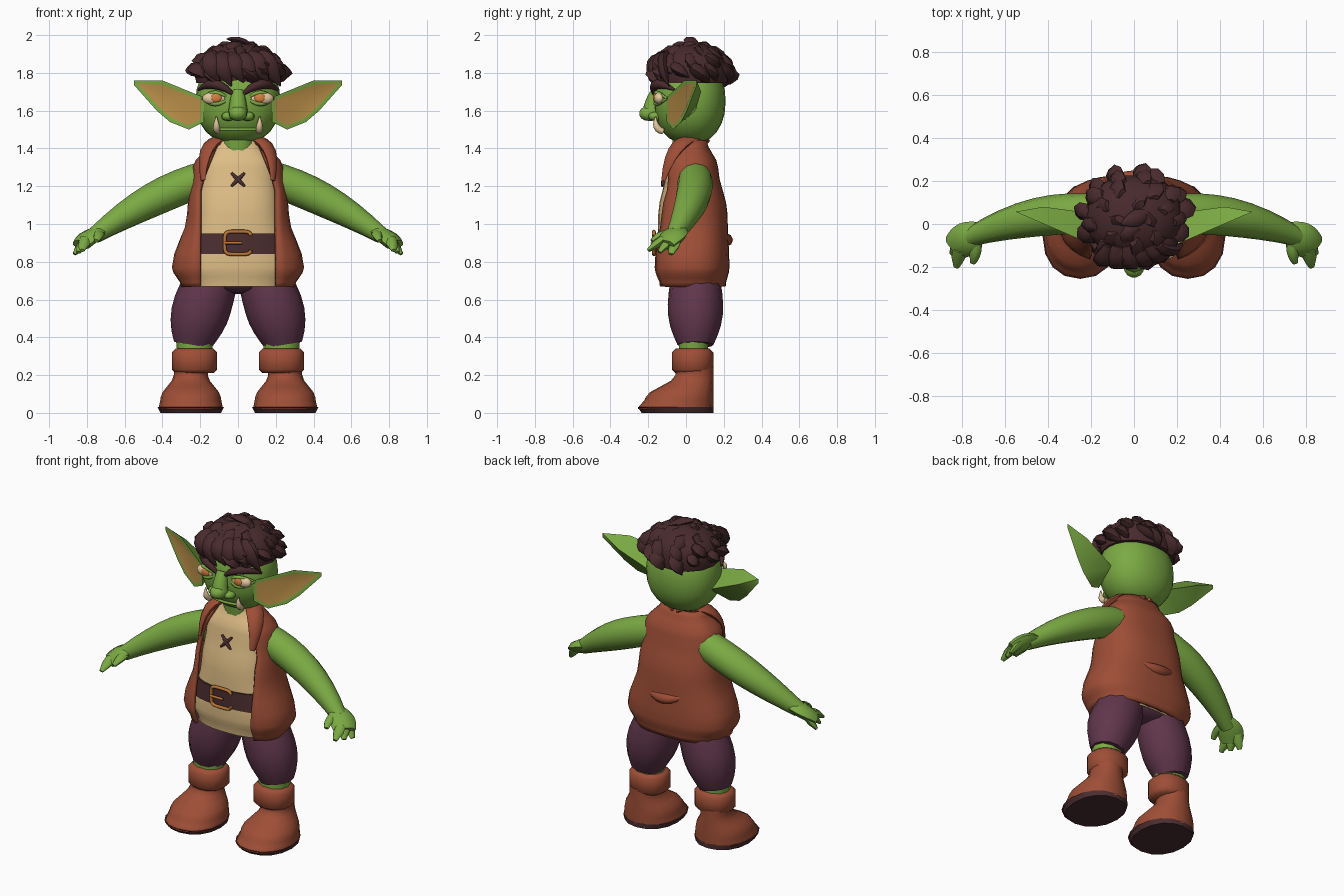
import bpy, bmesh, math, random
from mathutils import Vector

random.seed(4)
if "Cube" in bpy.data.objects:
    bpy.data.objects.remove(bpy.data.objects["Cube"], do_unlink=True)


def colour(name, code):
    def linear(part):
        value = int(part, 16) / 255
        return ((value + 0.055) / 1.055) ** 2.4

    shade = [linear(code[i:i + 2]) for i in (0, 2, 4)] + [1]
    material = bpy.data.materials.new(name)
    material.use_nodes = True
    material.diffuse_color = shade
    material.node_tree.nodes["Principled BSDF"].inputs["Base Color"].default_value = shade
    return material


GREEN = colour("green skin", "7BAA43")
LEATHER = colour("red brown leather", "9E4E36")
LINEN = colour("tan linen", "DFBE86")
PURPLE = colour("purple cloth", "60364B")
HAIR = colour("dark hair", "482A2C")
BELT = colour("dark leather", "4C2E30")
GOLD = colour("brass", "BA7433")
OCHRE = colour("ochre inner ear", "B98E48")
IVORY = colour("ivory", "E5CAA0")
IRIS = colour("orange iris", "D98040")

FORWARD = (0, 1, 0)
UPWARD = (0, 0, 1)


def finish(name, bm, *materials):
    bmesh.ops.recalc_face_normals(bm, faces=bm.faces)
    mesh = bpy.data.meshes.new(name)
    bm.to_mesh(mesh)
    bm.free()
    part = bpy.data.objects.new(name, mesh)
    bpy.context.collection.objects.link(part)
    for material in materials:
        mesh.materials.append(material)
    bpy.ops.object.select_all(action="DESELECT")
    part.select_set(True)
    bpy.context.view_layer.objects.active = part
    bpy.ops.object.shade_smooth_by_angle(angle=math.radians(50))
    return part


def squircle(angle, rx, ry, power):
    c, s = math.cos(angle), math.sin(angle)
    return (math.copysign(abs(c) ** (2 / power), c) * rx,
            math.copysign(abs(s) ** (2 / power), s) * ry)


def around(sides):
    return [math.tau * i / sides for i in range(sides)]


def skin(bm, loops, closed=True):
    rows = [[bm.verts.new(point) for point in loop] for loop in loops]
    count = len(rows[0])
    for low, high in zip(rows, rows[1:]):
        for i in range(count if closed else count - 1):
            j = (i + 1) % count
            bm.faces.new((low[i], low[j], high[j], high[i]))
    if closed:
        bm.faces.new(rows[0])
        bm.faces.new(rows[-1])


def ease(keys, steps=4):
    """Fill in smooth rings between key rings."""
    rings = [Vector(keys[0])]
    for a, b in zip(keys, keys[1:]):
        for i in range(1, steps + 1):
            t = i / steps
            ring = Vector(a).lerp(Vector(b), t * t * (3 - 2 * t))
            ring[0] = a[0] + (b[0] - a[0]) * t
            rings.append(ring)
    return rings


def stack(name, material, rings, x=0, y=0, heel=None, sides=16, power=2.2):
    """Horizontal rings of height, radius x, radius y; heel lines up their backs."""
    bm = bmesh.new()
    loops = []
    for z, rx, ry in rings:
        middle = y if heel is None else heel - ry
        outline = [squircle(a, rx, ry, power) for a in around(sides)]
        loops.append([(x + px, middle + py, z) for px, py in outline])
    skin(bm, loops)
    return finish(name, bm, material)


def ball(name, material, centre, radii, side=1, sides=14, start=-1.5):
    bm = bmesh.new()
    loops = []
    levels = sides // 2
    for i in range(levels + 1):
        wide, high = squircle(start + (1.5 - start) * i / levels, 1, radii[2], 2.2)
        outline = [squircle(a, radii[0] * wide, radii[1] * wide, 2.2) for a in around(sides)]
        loops.append([(side * centre[0] + x, centre[1] + y, centre[2] + high) for x, y in outline])
    skin(bm, loops)
    return finish(name, bm, material)


def bend(a, b, c, steps=6):
    a, b, c = Vector(a), Vector(b), Vector(c)
    return [a.lerp(b, i / steps).lerp(b.lerp(c, i / steps), i / steps) for i in range(steps + 1)]


def tube(name, material, path, start, end, bulge=0, flat=1, side=1, up=UPWARD, sides=8):
    """Tapered, swelling tube; flat scales its thickness along up."""
    bm = bmesh.new()
    points = [Vector((side * x, y, z)) for x, y, z in path]
    last = len(points) - 1
    loops = []
    for i, point in enumerate(points):
        along = (points[min(i + 1, last)] - points[max(i - 1, 0)]).normalized()
        u = along.cross(Vector(up)).normalized()
        v = u.cross(along) * flat
        t = i / last
        radius = start + (end - start) * t + bulge * math.sin(math.pi * t)
        loops.append([point + (u * math.cos(a) + v * math.sin(a)) * radius for a in around(sides)])
    skin(bm, loops)
    return finish(name, bm, material)


# Head, neck and nose
stack("neck", GREEN, [(1.36, .08, .065), (1.48, .09, .08)], sides=10)
ball("head", GREEN, (0, .02, 1.65), (.225, .19, .23), sides=24)
tube("nose_bridge", GREEN, bend((0, -.15, 1.7), (0, -.18, 1.64), (0, -.18, 1.57)), .035, .055, up=FORWARD)
ball("nose_tip", GREEN, (0, -.19, 1.585), (.05, .06, .04))
tube("lips", GREEN, bend((-.1, -.12, 1.5), (0, -.16, 1.5), (.1, -.12, 1.5)), .008, .008)

EAR = [(.18, 1.67), (.4, 1.76), (.55, 1.76), (.55, 1.735), (.43, 1.6), (.36, 1.54), (.26, 1.5), (.18, 1.54)]

for side, tag in ((1, "left_"), (-1, "right_")):
    # Face details
    ball(tag + "nostril", GREEN, (.052, -.16, 1.57), (.036, .04, .024), side)
    ball(tag + "eye", IVORY, (.12, -.14, 1.665), (.07, .03, .034), side)
    ball(tag + "iris", IRIS, (.115, -.165, 1.668), (.028, .01, .024), side)
    for lid, lift in (("upper_lid", .06), ("lower_lid", -.06)):
        tube(tag + lid, GREEN, bend((.05, -.15, 1.665), (.12, -.19, 1.665 + lift), (.19, -.1, 1.665)),
             .006, .006, .006, side=side)
    tube(tag + "brow", HAIR, bend((.03, -.17, 1.69), (.13, -.19, 1.78), (.21, -.06, 1.71)),
         .01, .006, .018, side=side)
    tube(tag + "tusk", IVORY, bend((.11, -.12, 1.49), (.115, -.17, 1.5), (.115, -.16, 1.57)),
         .016, .003, .008, side=side, up=FORWARD)

    # Ear: wide green rim, hollow ochre centre and ridged back
    bm = bmesh.new()
    rim = [bm.verts.new((side * x, .43 * x - .18, z)) for x, z in EAR]
    front = bm.faces.new(rim)
    root = bm.verts.new((side * .2, .05, 1.6))
    ridge = bm.verts.new((side * .42, .08, 1.7))
    spine = [root, ridge, ridge, ridge, ridge, root, root, root]
    for i, near in enumerate(spine):
        j = (i + 1) % len(rim)
        far = spine[j]
        bm.faces.new([rim[i], rim[j], far] + ([near] if near != far else []))
    bm.normal_update()
    bmesh.ops.inset_region(bm, faces=[front], thickness=.022)
    hollow = bmesh.ops.poke(bm, faces=[front])
    for face in hollow["faces"]:
        face.material_index = 1
    for vert in hollow["verts"]:
        vert.co.y += .03
    finish(tag + "ear", bm, GREEN, OCHRE)

    # Arm and hand
    tube(tag + "arm", GREEN, bend((.15, .045, 1.25), (.45, .07, 1.16), (.76, -.06, .94), 8),
         .09, .045, .022, side=side, sides=12)
    tube(tag + "palm", GREEN, bend((.7, -.03, .97), (.78, -.06, .95), (.83, -.11, .89)),
         .04, .065, .025, .5, side)
    for k in range(3):
        knuckle = Vector((.81, -.05 - .035 * k, .92))
        tip = Vector((.865 - .02 * k, -.08 - .06 * k, .84 + .01 * k))
        tube(tag + "finger", GREEN, [knuckle, knuckle.lerp(tip, .5), tip], .032, .014, .008, .7, side)
    tube(tag + "thumb", GREEN, bend((.74, -.05, .95), (.73, -.14, .95), (.75, -.18, .91)),
         .03, .014, .006, .8, side)

    # Trouser leg, calf and boot
    tube(tag + "trouser_leg", PURPLE, bend((.14, .05, .7), (.22, .05, .5), (.24, .05, .36)),
         .14, .1, .032, .95, side, FORWARD, 12)
    stack(tag + "calf", GREEN, [(.3, .09, .08), (.4, .1, .08)], .23 * side, .04, sides=10)
    stack(tag + "boot_cuff", LEATHER, [(.21, .1, .09), (.23, .12, .11), (.32, .12, .11), (.34, .1, .09)],
          .23 * side, .035)
    stack(tag + "boot", LEATHER, ease([(.02, .17, .2), (.08, .16, .18), (.2, .09, .1), (.24, .09, .1)]),
          .25 * side, heel=.145)
    stack(tag + "sole", BELT, [(0, .16, .19), (.03, .175, .2)], .25 * side, heel=.145)

    # Collar half, from the lapel round the back of the neck
    tube(tag + "collar", LEATHER, bend((.185, -.12, 1.23), (.2, -.06, 1.5), (0, .1, 1.44), 8),
         .015, .035, .026, .5, side, (.6 * side, -.5, .6))

# Torso: the shirt sits just inside the vest's rings
TORSO = ease([(.67, .29, .18), (.77, .34, .2), (1.05, .26, .19), (1.3, .23, .14), (1.44, .13, .08)])
ball("trouser_seat", PURPLE, (0, .05, .7), (.22, .14, .07))
stack("shirt", LINEN, [(z, rx * .88, ry * .88) for z, rx, ry in TORSO], y=.02, sides=24, power=2.5)
stack("belt", BELT, [(.84, .3, .18), (.95, .26, .18)], y=.02, sides=24, power=2.5)

# Vest: open at the front, wrapped round the back
bm = bmesh.new()
loops = []
for z, rx, ry in TORSO:
    opening = min(.2, .2 - (z - 1.2) * .4)
    turn = math.acos((opening / rx) ** 1.25)
    sweep = [(math.pi + 2 * turn) * i / 26 - turn for i in range(27)]
    outline = [squircle(a, rx, ry, 2.5) for a in sweep]
    loops.append([(x, y + .02, z) for x, y in outline])
skin(bm, loops, closed=False)
cloth = finish("vest", bm, LEATHER).modifiers.new("thickness", "SOLIDIFY")
cloth.thickness = .02
cloth.offset = 0
tube("back_fold", LEATHER, bend((-.12, .2, .95), (0, .23, .89), (.12, .2, .93)), .01, .01, .024)

# Buckle with prong, and cross stitch
frame = [squircle(math.radians(a), .07, .06, 5) for a in range(20, 341, 10)]
tube("buckle", GOLD, [(x, -.17, z + .9) for x, z in frame], .01, .01, up=FORWARD)
tube("buckle_prong", GOLD, [(-.07, -.18, .9), (.02, -.18, .9)], .008, .008)
for side in (1, -1):
    tube("cross_stitch", BELT, bend((-.035, -.11, 1.27), (0, -.12, 1.235), (.035, -.125, 1.2)),
         .006, .006, .005, side=side, up=FORWARD)

# Hair cap with layered, uneven tufts swirling round it
ball("hair_cap", HAIR, (0, .035, 1.8), (.23, .195, .16), start=-.3)
for layer in range(4):
    rise = 1.25 - .36 * layer
    count = 4 + 3 * layer
    for i in range(count):
        angle = math.tau * (i + random.uniform(-.3, .3)) / count
        swirl = random.uniform(.1, .25)
        fall = random.uniform(.03, .06)
        path = []
        for k, reach in enumerate((.9, 1.04, 1)):
            x, y = squircle(angle + swirl * k, .23 * reach, .2 * reach, 2)
            height = 1.82 + .15 * math.sin(rise) - fall * k
            path.append((x * math.cos(rise), .035 + y * math.cos(rise), height))
        tube("hair_tuft", HAIR, bend(*path, 4), .03, .004, random.uniform(.035, .06), .6, sides=6)

# Swept fringe and crown tuft
for i in range(6):
    x = .065 * i - .17
    tip = x + .07
    brow = 1.6 * tip * tip - .17
    tube("fringe", HAIR, bend((x * .7, -.1, 1.9), (x, brow - .06, 1.86), (tip, brow, 1.75 - .02 * (i % 2))),
         .03, .004, .035, .6, up=FORWARD, sides=6)
tube("crown_tuft", HAIR, bend((.06, .05, 1.94), (0, .02, 1.98), (-.06, 0, 1.98)), .03, .004, .02, .6, sides=6)
